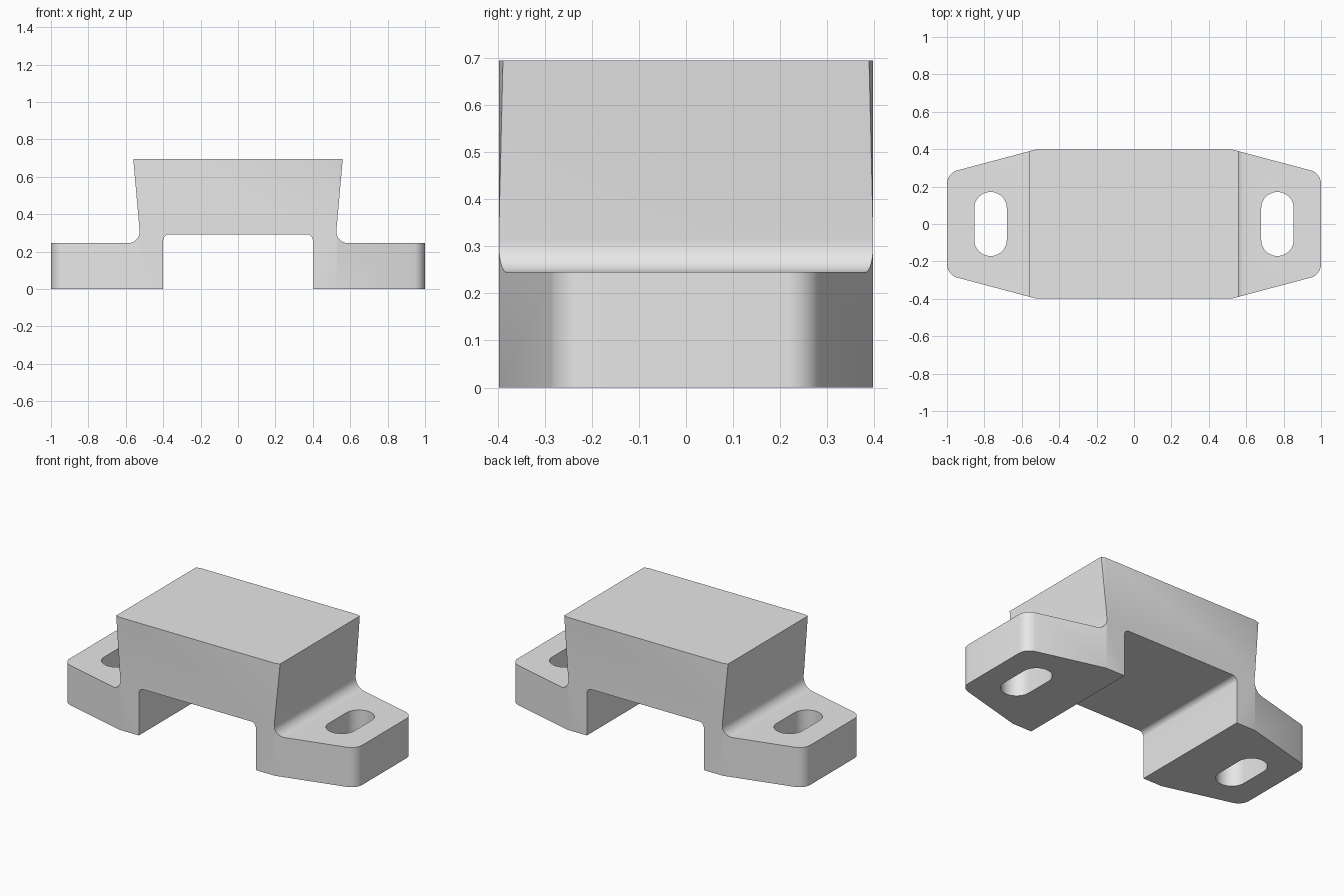
import bpy, bmesh
from math import tan
from mathutils import Vector

cube = bpy.data.objects.get("Cube")
if cube:
    bpy.data.objects.remove(cube, do_unlink=True)

grey = bpy.data.materials.new("light_grey")
grey.use_nodes = True
grey.diffuse_color = (0.8, 0.8, 0.8, 1)
grey.node_tree.nodes["Principled BSDF"].inputs["Base Color"].default_value = (0.8, 0.8, 0.8, 1)


def rounded(corners, steps=10):
    """Closed 2D outline from (x, y, fillet radius) corners."""
    out = []
    for i, (x, y, r) in enumerate(corners):
        p = Vector((x, y))
        if r == 0:
            out.append(p)
            continue
        a = (Vector(corners[i - 1][:2]) - p).normalized()
        b = (Vector(corners[(i + 1) % len(corners)][:2]) - p).normalized()
        t = r / tan(a.angle(b) / 2)
        centre = p + (a + b).normalized() * (t * t + r * r) ** 0.5
        start = (p + a * t - centre).normalized()
        end = (p + b * t - centre).normalized()
        for k in range(steps + 1):
            f = k / steps
            out.append(centre + start.slerp(end, f).normalized() * r)
    return out


def mirrored(half):
    """Complete a right-hand half outline with its reflection in x."""
    return half + [(-x, y, r) for x, y, r in reversed(half)]


def prism(name, outline, place, direction):
    """Closed prism from an outline; place maps its 2D points into space."""
    bm = bmesh.new()
    near = [bm.verts.new(place(p)) for p in outline]
    far = [bm.verts.new(v.co + Vector(direction)) for v in near]
    bm.faces.new(near)
    bm.faces.new(far[::-1])
    for i in range(len(near)):
        bm.faces.new((near[i], near[i - 1], far[i - 1], far[i]))
    bmesh.ops.recalc_face_normals(bm, faces=bm.faces)
    mesh = bpy.data.meshes.new(name)
    bm.to_mesh(mesh)
    bm.free()
    mesh.materials.append(grey)
    obj = bpy.data.objects.new(name, mesh)
    bpy.context.collection.objects.link(obj)
    return obj


def cut(target, tool, operation):
    mod = target.modifiers.new(tool.name, "BOOLEAN")
    mod.operation, mod.object, mod.solver = operation, tool, "EXACT"
    bpy.context.view_layer.update()
    bpy.ops.object.modifier_apply(modifier=mod.name)
    bpy.data.objects.remove(tool, do_unlink=True)


# Bridge profile: dovetail block, filleted feet and a channel beneath
profile = mirrored([(0.56, 0.695, 0), (0.52, 0.245, 0.062), (1.1, 0.245, 0),
                    (1.1, 0, 0), (0.4, 0, 0), (0.4, 0.292, 0.032)])
bracket = prism("mounting_bracket", rounded(profile),
                lambda p: (p.x, -0.6, p.y), (0, 1.2, 0))
bpy.context.view_layer.update()
bpy.ops.object.select_all(action="DESELECT")
bracket.select_set(True)
bpy.context.view_layer.objects.active = bracket

# Plan outline: tapered ends with rounded corners
plan = mirrored([(0.53, -0.397, 0), (1, -0.272, 0.075),
                 (1, 0.272, 0.075), (0.53, 0.397, 0)])
cut(bracket, prism("plan_cutter", rounded(plan),
                   lambda p: (p.x, p.y, -0.1), (0, 0, 1)), "INTERSECT")

# Bolt slot through each foot
w, h = 0.087, 0.171
for side, x in (("left", 0.767), ("right", -0.767)):
    slot = [(x + sx * w, sy * h, w - 0.0005)
            for sx, sy in ((1, -1), (1, 1), (-1, 1), (-1, -1))]
    cut(bracket, prism(side + "_slot_cutter", rounded(slot),
                       lambda p: (p.x, p.y, -0.1), (0, 0, 0.6)), "DIFFERENCE")

bpy.ops.object.shade_smooth_by_angle(angle=0.5)
